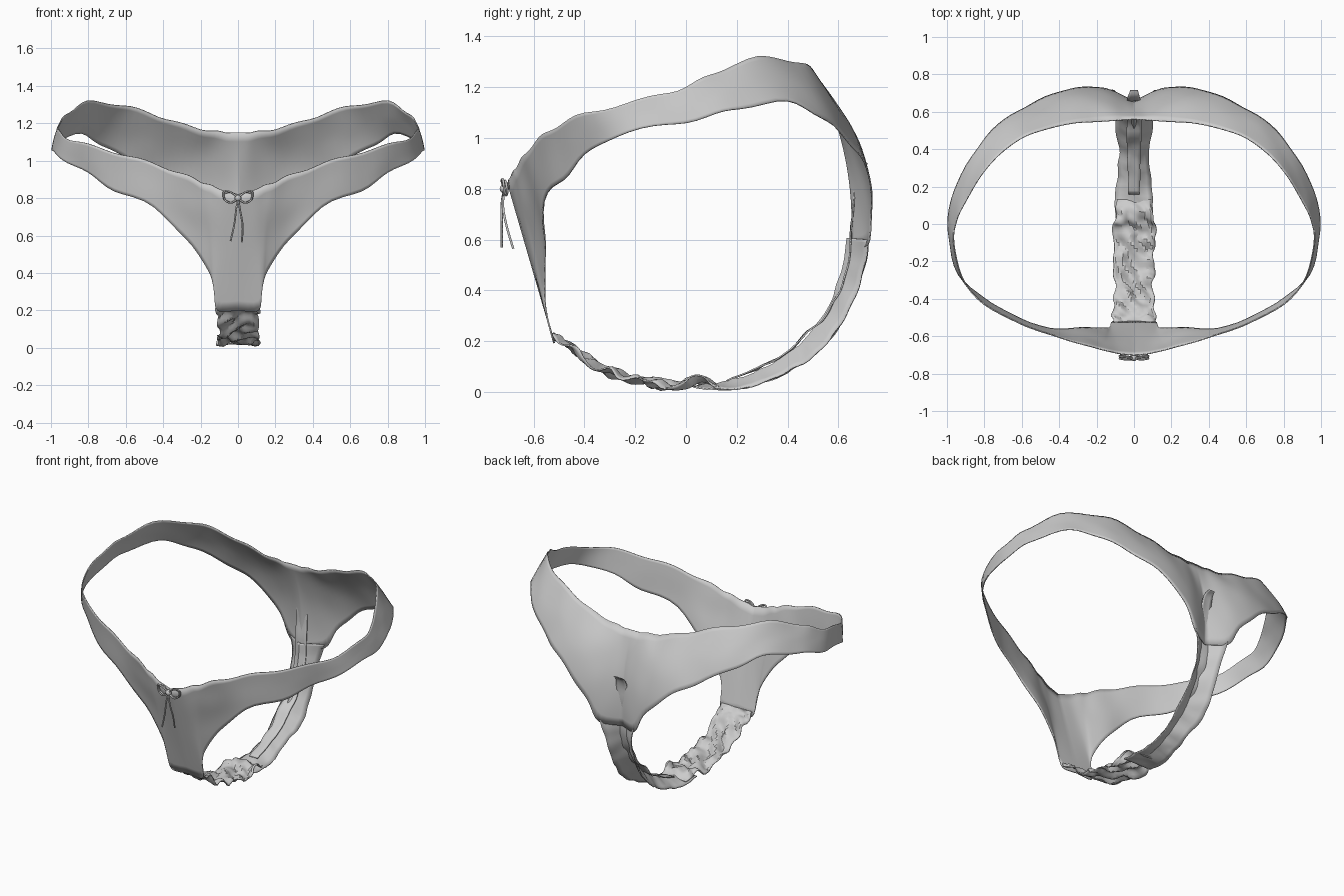
import bpy, bmesh, math
from mathutils import Vector, noise

if "Cube" in bpy.data.objects:
    bpy.data.objects.remove(bpy.data.objects["Cube"])


def spline(pts, sub):
    """Catmull-Rom samples through a list of points."""
    p = [Vector(q) for q in pts]
    p = [p[0]] + p + [p[-1]]
    out = []
    for i in range(1, len(p) - 2):
        a, b, c, d = p[i - 1:i + 3]
        for k in range(sub):
            t = k / sub
            out.append(0.5 * (2 * b + (c - a) * t + (2 * a - 5 * b + 4 * c - d) * t * t
                              + (3 * b - a - 3 * c + d) * t ** 3))
    return out + [p[-2]]


def sheet(name, rows, mirror=False, angle=40, thick=0.006):
    """Cloth sheet from a grid of points."""
    bm = bmesh.new()
    g = [[bm.verts.new(v) for v in r] for r in rows]
    for r, s in zip(g, g[1:]):
        for i in range(len(r) - 1):
            bm.faces.new((r[i], s[i], s[i + 1], r[i + 1]))
    bmesh.ops.remove_doubles(bm, verts=bm.verts, dist=0.0005)
    bmesh.ops.recalc_face_normals(bm, faces=bm.faces)
    me = bpy.data.meshes.new(name)
    bm.to_mesh(me)
    bm.free()
    ob = bpy.data.objects.new(name, me)
    bpy.context.collection.objects.link(ob)
    if mirror:
        ob.modifiers.new("Mirror", 'MIRROR').merge_threshold = 0.002
    so = ob.modifiers.new("Solidify", 'SOLIDIFY')
    so.thickness, so.offset = thick, 0
    bpy.ops.object.select_all(action='DESELECT')
    ob.select_set(True)
    bpy.context.view_layer.objects.active = ob
    bpy.ops.object.shade_smooth_by_angle(angle=math.radians(angle))
    return ob


# Waistband with front and back panels: upper edge and leg edge, half only
top = [(0, -.70, .82), (.07, -.695, .84), (.14, -.68, .865), (.2, -.665, .89), (.3, -.635, .93),
       (.45, -.59, .985), (.62, -.525, 1.035), (.8, -.43, 1.085), (.92, -.28, 1.125), (.965, -.1, 1.17),
       (.95, .02, 1.21), (.9, .12, 1.26), (.8, .28, 1.315), (.65, .43, 1.30), (.5, .5, 1.265),
       (.35, .535, 1.21), (.2, .55, 1.17), (.1, .555, 1.155), (.05, .558, 1.15), (0, .56, 1.15)]
low = [(0, -.52, .20), (.11, -.52, .20), (.13, -.55, .32), (.16, -.555, .42), (.28, -.555, .58),
       (.45, -.56, .75), (.66, -.48, .84), (.8, -.40, .93), (.94, -.27, 1.01), (.99, -.08, 1.05),
       (.985, .08, 1.08), (.94, .22, 1.12), (.84, .40, 1.14), (.73, .53, 1.085), (.58, .625, 1.00),
       (.44, .69, .92), (.31, .73, .82), (.2, .73, .70), (.125, .715, .58), (0, .65, .56)]
mid = [(Vector(a) + Vector(b)) / 2 for a, b in zip(top, low)]
for i, m in {13: (.695, .485, 1.195), 14: (.55, .57, 1.14), 15: (.40, .63, 1.07), 16: (.26, .675, .99),
             17: (.15, .68, .92), 18: (.06, .66, .87), 19: (0, .64, .86)}.items():
    mid[i] = Vector(m)

rows = []
for k, (a, m, b) in enumerate(zip(*(spline(c, 4) for c in (top, mid, low)))):
    row = []
    for j in range(13):
        t = j / 12
        p = a * (2 * t - 1) * (t - 1) + m * 4 * t * (1 - t) + b * t * (2 * t - 1)
        edge = abs(2 * t - 1)
        fade = min(1, p.x / .2)
        p.z += .006 * math.sin(k * .95) * edge * fade          # scalloped edges
        p += Vector((p.x, p.y, 0)).normalized() * .007 * noise.noise(p * 6) * fade
        row.append(p)
    rows.append(row)
sheet("waistband_and_panels", rows, mirror=True)


def strap(name, path, across, wrinkle, fold, sub=6, freq=(11, 18)):
    """Strap running along y; path holds (half width, y, z)."""
    pts = spline(path, sub)
    rows = []
    for i, p in enumerate(pts):
        d = pts[min(i + 1, len(pts) - 1)] - pts[max(i - 1, 0)]
        n = Vector((0, d.z, -d.y)).normalized()
        f = wrinkle * min(1, i / 6, (len(pts) - 1 - i) / 4)
        row = []
        for j in range(across + 1):
            u = 2 * j / across - 1
            q = Vector((u * p.x, p.y, p.z))
            w = noise.noise(Vector((q.x * freq[0] + q.y * 5, q.y * freq[1], q.z * 8)))
            q += n * (fold(i / (len(pts) - 1)) * (1 - abs(u)) + f * w)
            q.x += f * .6 * noise.noise(Vector((9, q.y * 14, u)))
            q.z = max(q.z, .004)
            row.append(q)
        rows.append(row)
    return sheet(name, rows, angle=28)


# Rear strap folded along its centre, the crease pushed toward the body
strap("rear_strap", [(.125, .715, .60), (.10, .705, .50), (.09, .67, .39), (.09, .61, .27),
                     (.10, .52, .155), (.078, .4, .08), (.085, .28, .03), (.10, .15, .01),
                     (.10, .03, .02)],
      8, .012, lambda t: .08 * (1 - t ** 3))
# Narrow inner tape in the rear crease, its tip poking through the panel
strap("rear_tape", [(.02, .715, .90), (.035, .675, .86), (.04, .655, .72), (.04, .65, .58),
                    (.04, .63, .46), (.04, .575, .34), (.04, .48, .235), (.035, .34, .12),
                    (.03, .16, .045)],
      4, .012, lambda t: .0)
# Crumpled gusset joining the strap to the front panel
strap("gusset", [(.09, .13, .02), (.10, .04, .045), (.115, -.02, .03), (.105, -.15, .035),
                 (.11, -.27, .07), (.10, -.37, .11), (.105, -.44, .165), (.12, -.50, .19),
                 (.11, -.525, .23)],
      16, .035, lambda t: .005, sub=8, freq=(20, 15))


def cord(name, pts, r=.005):
    """Thin ribbon cord."""
    cu = bpy.data.curves.new(name, 'CURVE')
    cu.dimensions = '3D'
    cu.bevel_depth, cu.bevel_resolution = r, 1
    s = cu.splines.new('POLY')
    sm = spline(pts, 5)
    s.points.add(len(sm) - 1)
    for q, v in zip(s.points, sm):
        q.co = (*v, 1)
    ob = bpy.data.objects.new(name, cu)
    bpy.context.collection.objects.link(ob)


# Bow: two loops, two tails and a knot
for side, label in ((-1, "left"), (1, "right")):
    for k, off in enumerate((0, .012)):
        cord(f"bow_loop_{label}_{k}", [(0, -.715, .80), (side * .035, -.725 + off, .83),
             (side * .075, -.72 + off, .835 - off), (side * .07, -.715 + off, .79),
             (side * .035, -.72 + off, .775), (0, -.715, .80)])
cord("bow_tail_left", [(0, -.715, .80), (-.01, -.725, .74), (-.02, -.725, .66), (-.04, -.725, .57)])
cord("bow_tail_right", [(0, -.715, .80), (.012, -.72, .73), (.025, -.705, .65), (.02, -.68, .565)])
bpy.ops.mesh.primitive_uv_sphere_add(segments=12, ring_count=8, radius=.018, location=(0, -.715, .80))
bpy.context.object.name = "bow_knot"
bpy.ops.object.shade_smooth_by_angle()
